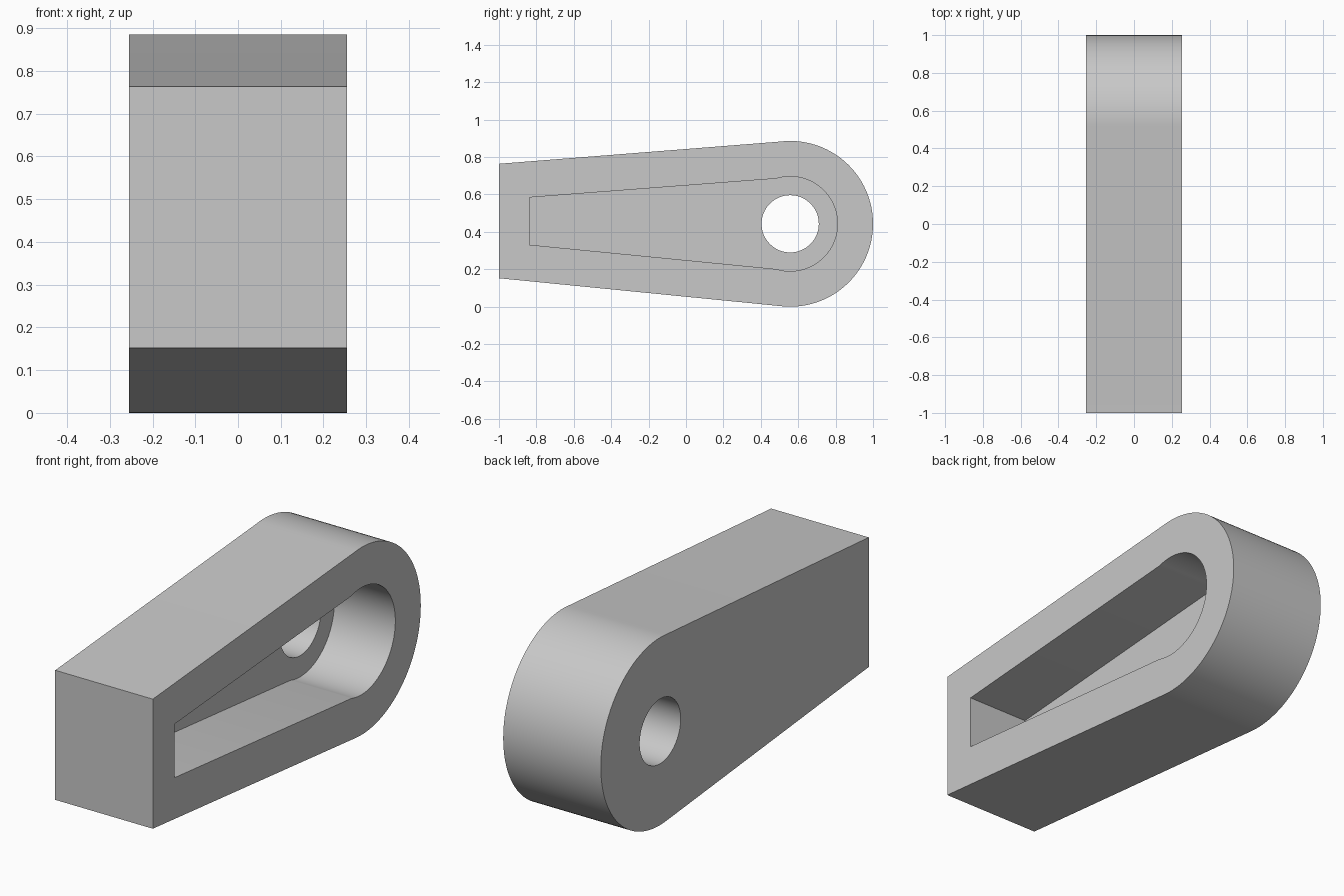
import bpy, bmesh, math

if "Cube" in bpy.data.objects:
    bpy.data.objects.remove(bpy.data.objects["Cube"])

HALF = 0.255            # half width along x
CY, CZ = 0.557, 0.443   # centre of the rounded end


def arc(radius, y_start, steps=64):
    """Points of the rounded end, bottom to top, starting and ending at y_start."""
    a = math.acos((y_start - CY) / radius)
    return [(CY + radius * math.cos(-a + 2 * a * i / steps),
             CZ + radius * math.sin(-a + 2 * a * i / steps)) for i in range(steps + 1)]


def prism(name, outline, x0, x1):
    """Extrude a (y, z) outline from x0 to x1."""
    bm = bmesh.new()
    face = bm.faces.new([bm.verts.new((x0, y, z)) for y, z in outline])
    out = bmesh.ops.extrude_face_region(bm, geom=[face])
    verts = [g for g in out["geom"] if isinstance(g, bmesh.types.BMVert)]
    bmesh.ops.translate(bm, verts=verts, vec=(x1 - x0, 0, 0))
    bmesh.ops.recalc_face_normals(bm, faces=bm.faces)
    mesh = bpy.data.meshes.new(name)
    bm.to_mesh(mesh)
    bm.free()
    ob = bpy.data.objects.new(name, mesh)
    bpy.context.collection.objects.link(ob)
    return ob


# Tapered body with a rounded back end
body = prism("tapered_lever", [(-1, 0.764), (-1, 0.152)] + arc(0.443, 0.50), -HALF, HALF)

# Tapered pocket open on the right side, and a round hole through its floor
pocket = prism("pocket_cutter", [(-0.838, 0.584), (-0.838, 0.331)] + arc(0.253, 0.483), -0.064, 0.4)
hole = prism("hole_cutter", [(CY + 0.153 * math.cos(math.tau * i / 64),
                              CZ + 0.153 * math.sin(math.tau * i / 64)) for i in range(64)], -0.4, 0.1)

bpy.context.view_layer.objects.active = body
body.select_set(True)
for cutter in (pocket, hole):
    cutter.hide_render = True
    mod = body.modifiers.new(cutter.name, 'BOOLEAN')
    mod.operation = 'DIFFERENCE'
    mod.solver = 'EXACT'
    mod.object = cutter
    bpy.ops.object.modifier_apply(modifier=mod.name)
    bpy.data.objects.remove(cutter)

# Plain grey finish
grey = bpy.data.materials.new("plain_grey")
grey.diffuse_color = (0.58, 0.58, 0.58, 1)
grey.use_nodes = True
grey.node_tree.nodes["Principled BSDF"].inputs["Base Color"].default_value = grey.diffuse_color
body.data.materials.clear()
body.data.materials.append(grey)
bpy.ops.object.shade_smooth_by_angle(angle=math.radians(30))
